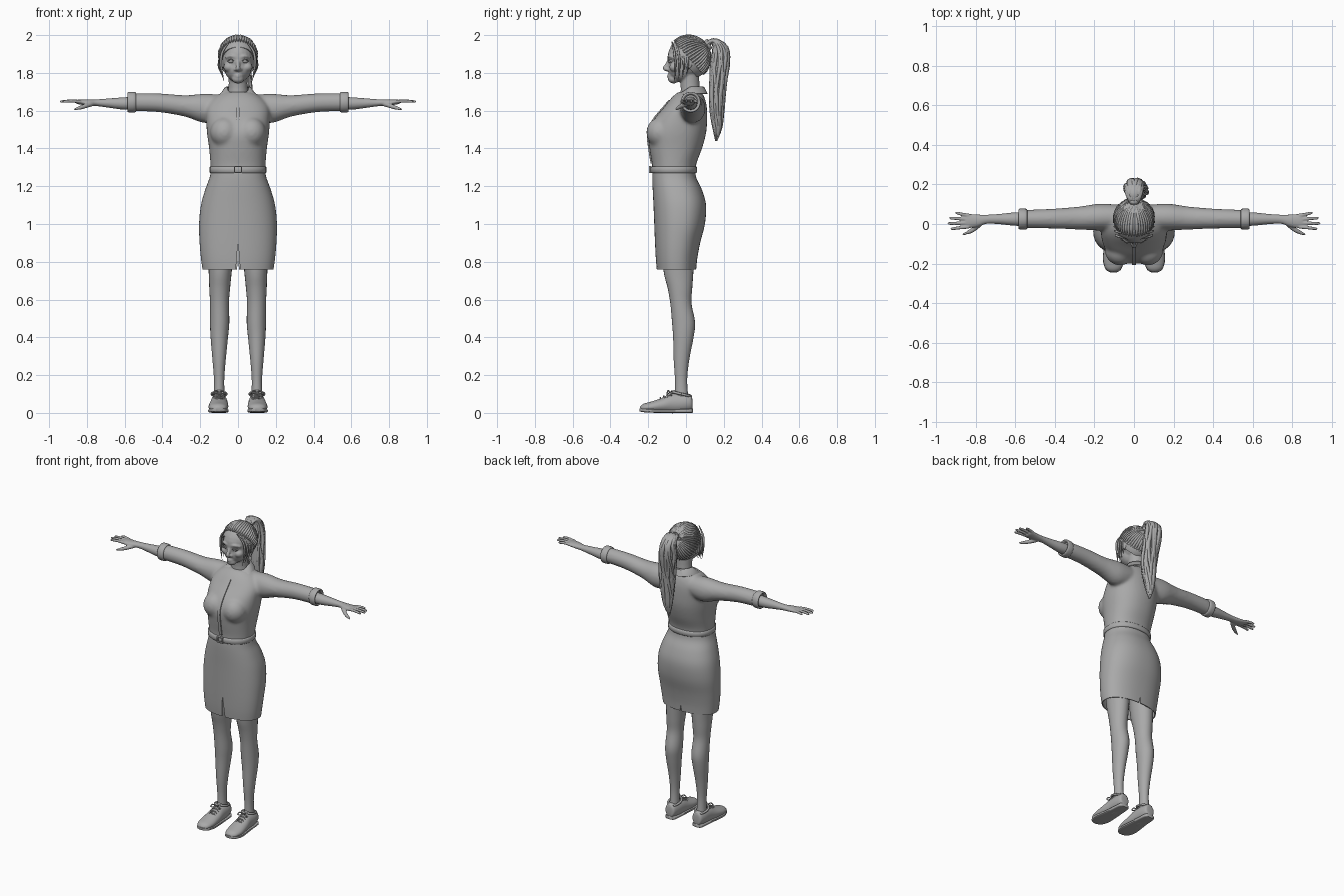
import bpy, bmesh, math, random
from mathutils import Vector, Matrix

random.seed(4)
if "Cube" in bpy.data.objects:
    bpy.data.objects.remove(bpy.data.objects["Cube"])

grey = bpy.data.materials.new("plain grey")
grey.use_nodes = True
COLOUR = (0.4, 0.4, 0.4, 1)
grey.diffuse_color = COLOUR
grey.node_tree.nodes["Principled BSDF"].inputs["Base Color"].default_value = COLOUR


def make(name, bm):
    bmesh.ops.recalc_face_normals(bm, faces=bm.faces)
    me = bpy.data.meshes.new(name)
    bm.to_mesh(me)
    bm.free()
    me.materials.append(grey)
    ob = bpy.data.objects.new(name, me)
    bpy.context.collection.objects.link(ob)
    return ob


def finish(ob, angle=50):
    """Apply the modifiers and shade smooth."""
    bpy.ops.object.select_all(action='DESELECT')
    ob.select_set(True)
    bpy.context.view_layer.objects.active = ob
    bpy.ops.object.convert(target='MESH')
    bpy.ops.object.shade_smooth_by_angle(angle=math.radians(angle))
    return ob


def spline(rows, steps):
    """Catmull-Rom through rows of any width."""
    rows = [Vector(r) for r in rows]
    out = []
    for i in range(len(rows) - 1):
        a, b, c, d = rows[max(i - 1, 0)], rows[i], rows[i + 1], rows[min(i + 2, len(rows) - 1)]
        for k in range(steps):
            t = k / steps
            out.append(b + (c - a) * (t / 2) + (2 * a - 5 * b + 4 * c - d) * (t * t / 2)
                       + (3 * b - a - 3 * c + d) * (t ** 3 / 2))
    return out + [rows[-1]]


def sweep(bm, rows, axis=None, sides=24, power=1, steps=4, caps=True):
    """Loft ellipses: each row is x, y, z, half width, half depth."""
    rows = spline(rows, steps)
    rings = []
    for i, r in enumerate(rows):
        t = Vector(axis) if axis else (rows[min(i + 1, len(rows) - 1)] - rows[max(i - 1, 0)])
        t = Vector(t[:3]).normalized()
        ref = Vector((0, 1, 0)) if abs(t.x) > 0.9 else Vector((1, 0, 0))
        u = (ref - t * ref.dot(t)).normalized()
        v = t.cross(u)
        ring = []
        for k in range(sides):
            a = math.tau * k / sides
            c, s = math.cos(a), math.sin(a)
            c, s = math.copysign(abs(c) ** power, c), math.copysign(abs(s) ** power, s)
            ring.append(bm.verts.new(Vector(r[:3]) + u * c * r[3] + v * s * r[4]))
        rings.append(ring)
    for p, q in zip(rings, rings[1:]):
        for k in range(sides):
            n = (k + 1) % sides
            bm.faces.new((p[k], p[n], q[n], q[k]))
    if caps:
        bm.faces.new(rings[0])
        bm.faces.new(rings[-1])


def ball(bm, centre, radii, segs=24):
    m = Matrix.Translation(centre) @ Matrix.Diagonal((*radii, 1))
    bmesh.ops.create_uvsphere(bm, u_segments=segs, v_segments=segs // 2, radius=1, matrix=m)


def box(bm, centre, size):
    bmesh.ops.create_cube(bm, size=1, matrix=Matrix.Translation(centre) @ Matrix.Diagonal((*size, 1)))


def fuse(ob, voxel, rounds):
    m = ob.modifiers.new("fuse", 'REMESH')
    m.mode, m.voxel_size, m.use_smooth_shade = 'VOXEL', voxel, True
    m = ob.modifiers.new("soften", 'SMOOTH')
    m.iterations = rounds
    return finish(ob, 80)


def body_rows(table):
    """z, half width, front y, back y -> sweep rows."""
    return [(0, (f + b) / 2, z, w, (b - f) / 2) for z, w, f, b in table]


X, Y, Z = (1, 0, 0), (0, 1, 0), (0, 0, 1)

# Blouse with both sleeves
torso = [(1.26, .143, -.178, .05), (1.32, .146, -.18, .055), (1.4, .153, -.193, .085),
         (1.48, .164, -.2, .106), (1.55, .168, -.172, .112), (1.62, .165, -.115, .11),
         (1.67, .125, -.075, .098), (1.7, .075, -.04, .08)]
bm = bmesh.new()
sweep(bm, body_rows(torso), Z, 40, .9)
for s in (1, -1):
    ball(bm, (s * .07, -.135, 1.485), (.077, .075, .08))
    sweep(bm, [(s * .05, .035, 1.62, .06, .06), (s * .17, .035, 1.612, .068, .078),
               (s * .28, .03, 1.625, .058, .057), (s * .42, .027, 1.642, .05, .05),
               (s * .56, .025, 1.645, .046, .048)], X)
fuse(make("blouse", bm), .009, 8)

# Rolled cuffs
for s, side in ((1, "left"), (-1, "right")):
    bm = bmesh.new()
    sweep(bm, [(s * x, .025, 1.645, r, r + .002) for x, r in
               ((.54, .046), (.545, .052), (.57, .053), (.582, .051), (.584, .044), (.57, .036))], X, steps=2)
    finish(make(side + "_cuff", bm))

# Collar folded round the neck, open at the front
bm = bmesh.new()
strips = []
for i in range(33):
    a = -math.pi / 2 + .22 + (math.tau - .44) * i / 32
    c, s = math.cos(a), math.sin(a)
    f = max(0, -s)
    strips.append([bm.verts.new(p) for p in (
        (.058 * c, .022 + .062 * s, 1.728 - .045 * f),
        (.068 * c, .022 + .074 * s, 1.726 - .045 * f),
        ((.092 + .02 * f) * c, .022 + .093 * s - .012 * f ** 4, 1.69 - .045 * f ** 3))])
for p, q in zip(strips, strips[1:]):
    for k in range(2):
        bm.faces.new((p[k], p[k + 1], q[k + 1], q[k]))
ob = make("collar", bm)
ob.modifiers.new("cloth", 'SOLIDIFY').thickness = .005
finish(ob)

# Button strip
bm = bmesh.new()
sweep(bm, [(0, f - .003, z, .011, .004) for z, w, f, b in torso[1:6]] + [(0, -.088, 1.655, .011, .004)],
      sides=8, power=.4)
finish(make("button_strip", bm))

# Belt and buckle
bm = bmesh.new()
sweep(bm, body_rows([(z, .146 + g, -.184 - g, .054 + g) for z, g in
                     ((1.27, 0), (1.274, .004), (1.301, .004), (1.305, 0))]), Z, 48, .9, 1)
finish(make("belt", bm))
bm = bmesh.new()
for s in (1, -1):
    box(bm, (s * .018, -.19, 1.288), (.006, .012, .038))
    box(bm, (0, -.19, 1.288 + s * .016), (.04, .012, .006))
finish(make("buckle", bm))

# Skirt with front and back vents
bm = bmesh.new()
sweep(bm, body_rows([(1.28, .143, -.177, .048), (1.24, .152, -.178, .056), (1.18, .174, -.176, .085),
                     (1.1, .196, -.172, .106), (1, .206, -.168, .1), (.9, .203, -.164, .075),
                     (.82, .196, -.16, .06), (.76, .188, -.155, .054)]), Z, 64, .88, caps=False)
skirt = make("skirt", bm)
skirt.modifiers.new("cloth", 'SOLIDIFY').thickness = .006
bm = bmesh.new()
for y, top, half in ((-.16, .91, .013), (.06, .81, .008)):
    tri = [bm.verts.new((x, y - .06, z)) for x, z in ((-half, .74), (half, .74), (0, top))]
    face = bm.faces.new(tri)
    new = bmesh.ops.extrude_face_region(bm, geom=[face])["geom"]
    bmesh.ops.translate(bm, vec=(0, .12, 0), verts=[g for g in new if isinstance(g, bmesh.types.BMVert)])
cutter = make("vent_cutter", bm)
cutter.hide_render = True
cut = skirt.modifiers.new("vents", 'BOOLEAN')
cut.operation, cut.object, cut.solver = 'DIFFERENCE', cutter, 'EXACT'
finish(skirt)
bpy.data.objects.remove(cutter)

for s, side in ((1, "left"), (-1, "right")):
    # Leg
    bm = bmesh.new()
    sweep(bm, [(s * .092, -.04, .95, .078, .09), (s * .094, -.04, .76, .062, .08),
               (s * .097, -.032, .66, .055, .065), (s * .098, -.027, .58, .05, .056),
               (s * .097, -.013, .48, .051, .061), (s * .099, -.014, .4, .046, .054),
               (s * .1, -.024, .28, .035, .041), (s * .1, -.026, .17, .027, .032),
               (s * .1, -.022, .06, .031, .037)], Z)
    finish(make(side + "_leg", bm))

    # Shoe upper, ankle rim and laces
    bm = bmesh.new()
    sweep(bm, [(s * .1, .034, .045, .018, .022), (s * .1, .027, .054, .033, .042), (s * .1, -.01, .053, .042, .05),
               (s * .1, -.07, .05, .045, .052), (s * .102, -.12, .041, .05, .04),
               (s * .104, -.18, .032, .052, .029), (s * .104, -.225, .027, .04, .021),
               (s * .104, -.243, .022, .016, .011)], Y)
    rim = [(s * .1 + .038 * math.cos(a), -.025 + .05 * math.sin(a), .1 - .012 * math.sin(a), .007, .007)
           for a in [math.tau * k / 12 for k in range(13)]]
    sweep(bm, rim, sides=8, steps=2)
    sweep(bm, [(s * .1, -.06, .118, .025, .005), (s * .1, -.09, .092, .023, .006),
               (s * .1, -.125, .075, .02, .006)], sides=12)
    for k in range(4):
        y, z = -.078 - k * .018, .103 - k * .009
        sweep(bm, [(s * .1 - .028, y, z - .012, .004, .004), (s * .1, y - .004, z + .004, .004, .004),
                   (s * .1 + .028, y, z - .012, .004, .004)], sides=6)
    for d in (1, -1):
        sweep(bm, [(s * .1, -.085, .108, .003, .003), (s * .1 + d * .02, -.095, .118, .004, .004),
                   (s * .1 + d * .032, -.1, .1, .003, .003), (s * .1, -.088, .106, .003, .003)], sides=6)
    finish(make(side + "_shoe", bm))

    # Sole
    bm = bmesh.new()
    sweep(bm, [(s * .1, .036, .012, .02, .011), (s * .1, .022, .011, .036, .011), (s * .1, -.05, .01, .043, .01),
               (s * .102, -.12, .01, .05, .01), (s * .104, -.18, .011, .054, .01),
               (s * .104, -.228, .014, .04, .01), (s * .104, -.245, .016, .016, .008)], Y, 24, .45)
    finish(make(side + "_sole", bm), 40)

    # Forearm, palm, fingers and thumb
    bm = bmesh.new()
    sweep(bm, [(s * .5, .025, 1.64, .036, .036), (s * .6, .025, 1.638, .034, .033),
               (s * .68, .025, 1.64, .026, .025), (s * .745, .024, 1.642, .023, .018),
               (s * .79, .017, 1.643, .031, .017), (s * .84, .015, 1.646, .036, .013),
               (s * .855, .015, 1.647, .03, .01)], X)
    for y0, y1, tip in ((.043, .056, .905), (.024, .03, .935), (.005, .003, .943), (-.014, -.024, .928)):
        sweep(bm, [(s * .835, y0, 1.648, .009, .009), (s * (.835 + tip) / 2, (y0 + y1) / 2, 1.651, .0085, .0085),
                   (s * (tip - .008), y1, 1.648, .007, .007), (s * tip, y1, 1.646, .003, .003)], sides=12)
    sweep(bm, [(s * .775, .005, 1.636, .013, .013), (s * .81, -.026, 1.624, .012, .012),
               (s * .845, -.045, 1.613, .009, .009), (s * .868, -.053, 1.607, .004, .004)], sides=12)
    fuse(make(side + "_arm_and_hand", bm), .004, 3)

# Head with neck, nose, lips, brows and ears
bm = bmesh.new()
sweep(bm, [(0, .025, 1.64, .065, .06), (0, .022, 1.72, .05, .05), (0, .015, 1.82, .052, .055)], Z)
ball(bm, (0, .01, 1.88), (.088, .108, .108))
ball(bm, (0, -.025, 1.825), (.072, .07, .074))
ball(bm, (0, -.066, 1.768), (.032, .03, .024))
sweep(bm, [(0, -.088, 1.868, .009, .009), (0, -.102, 1.84, .011, .011), (0, -.112, 1.823, .013, .011),
           (0, -.094, 1.812, .01, .006)], sides=12)
for s in (1, -1):
    ball(bm, (s * .012, -.095, 1.818), (.01, .012, .008))
    ball(bm, (s * .047, -.058, 1.83), (.03, .03, .026))
    ball(bm, (s * .088, .015, 1.85), (.01, .02, .03))
    sweep(bm, [(s * .015, -.092, 1.884, .006, .007), (s * .04, -.09, 1.89, .006, .007),
               (s * .066, -.066, 1.88, .005, .006)], sides=10)
for z, r in ((1.79, .0065), (1.781, .0075)):
    sweep(bm, [(-.024, -.08, 1.785, .003, .003), (0, -.093, z, r, r), (.024, -.08, 1.785, .003, .003)], sides=10)
fuse(make("head", bm), .005, 5)

# Eyes with upper lids
bm = bmesh.new()
for s in (1, -1):
    ball(bm, (s * .037, -.079, 1.862), (.017, .016, .011))
    sweep(bm, [(s * .019, -.089, 1.862, .002, .002), (s * .037, -.096, 1.871, .003, .003),
               (s * .058, -.08, 1.861, .002, .002)], sides=8)
finish(make("eyes", bm))

# Hair cap cut along the hairline
bm = bmesh.new()
centre, size = Vector((0, .014, 1.88)), Vector((.099, .112, .115))
ball(bm, centre, size, 48)
bmesh.ops.bisect_plane(bm, geom=bm.verts[:] + bm.edges[:] + bm.faces[:], plane_co=(0, -.085, 1.94),
                       plane_no=(0, .17, .15), clear_inner=True)
ob = make("hair_cap", bm)
ob.modifiers.new("thickness", 'SOLIDIFY').thickness = .01
finish(ob)

# Locks combed back to the tie
bm = bmesh.new()
tie = Vector((0, .8, .5)).normalized()
for k in range(44):
    a = math.tau * k / 44
    start = Vector((math.sin(a), -.66 * math.cos(a) - .05, .74 * math.cos(a) + .05)).normalized()
    rows = []
    for j in range(6):
        d = start.slerp(tie, j / 5.5)
        lift = 1.01 + random.uniform(-.008, .022)
        rows.append((*(centre + d * size * lift), (.003, .009, .01, .009, .008, .005)[j], .006))
    sweep(bm, rows, sides=8, steps=3)
# Loose locks beside the face
for s in (1, -1):
    for k in range(4):
        x, y = s * (.082 + .004 * k), -.062 + .022 * k
        sweep(bm, [(s * .045, y - .012, 1.965, .003, .003), (s * .083, y, 1.91, .007, .006),
                   (x + s * .008, y + .006, 1.84, .006, .005),
                   (x - s * .008, y, 1.755 + .012 * k, .001, .001)], sides=8)
finish(make("hair_locks", bm), 70)

# Ponytail: a core with wavy locks around it
core = [(0, .1, 1.94, .022, .022), (0, .145, 1.972, .032, .014), (0, .182, 1.935, .045, .038),
        (.006, .182, 1.86, .054, .05), (.015, .172, 1.77, .052, .044), (.022, .166, 1.68, .048, .04),
        (.02, .165, 1.59, .036, .034), (.016, .166, 1.51, .022, .02), (.012, .16, 1.44, .004, .004)]
bm = bmesh.new()
sweep(bm, [(*r[:3], r[3] * .85, r[4] * .85) for r in core], sides=16)
for k in range(26):
    a, rows = math.tau * k / 26, []
    phase, last = random.uniform(0, 6), random.choice((7, 8, 9, 9))
    for i, (x, y, z, w, d) in enumerate(core[:last]):
        b = a + .3 * math.sin(i * 1.1 + phase) + .12 * i
        r = .012 if 0 < i < last - 1 else .003
        rows.append((x + w * .9 * math.cos(b), y + d * .9 * math.sin(b), z, min(r, w * .5), min(r * .75, w * .4)))
    sweep(bm, rows, sides=8, steps=3)
finish(make("ponytail", bm), 70)
bm = bmesh.new()
sweep(bm, [(0, .108, 1.945, .022, .026), (0, .118, 1.95, .028, .03), (0, .128, 1.955, .022, .026)], (0, .9, .4))
finish(make("hair_tie", bm))
